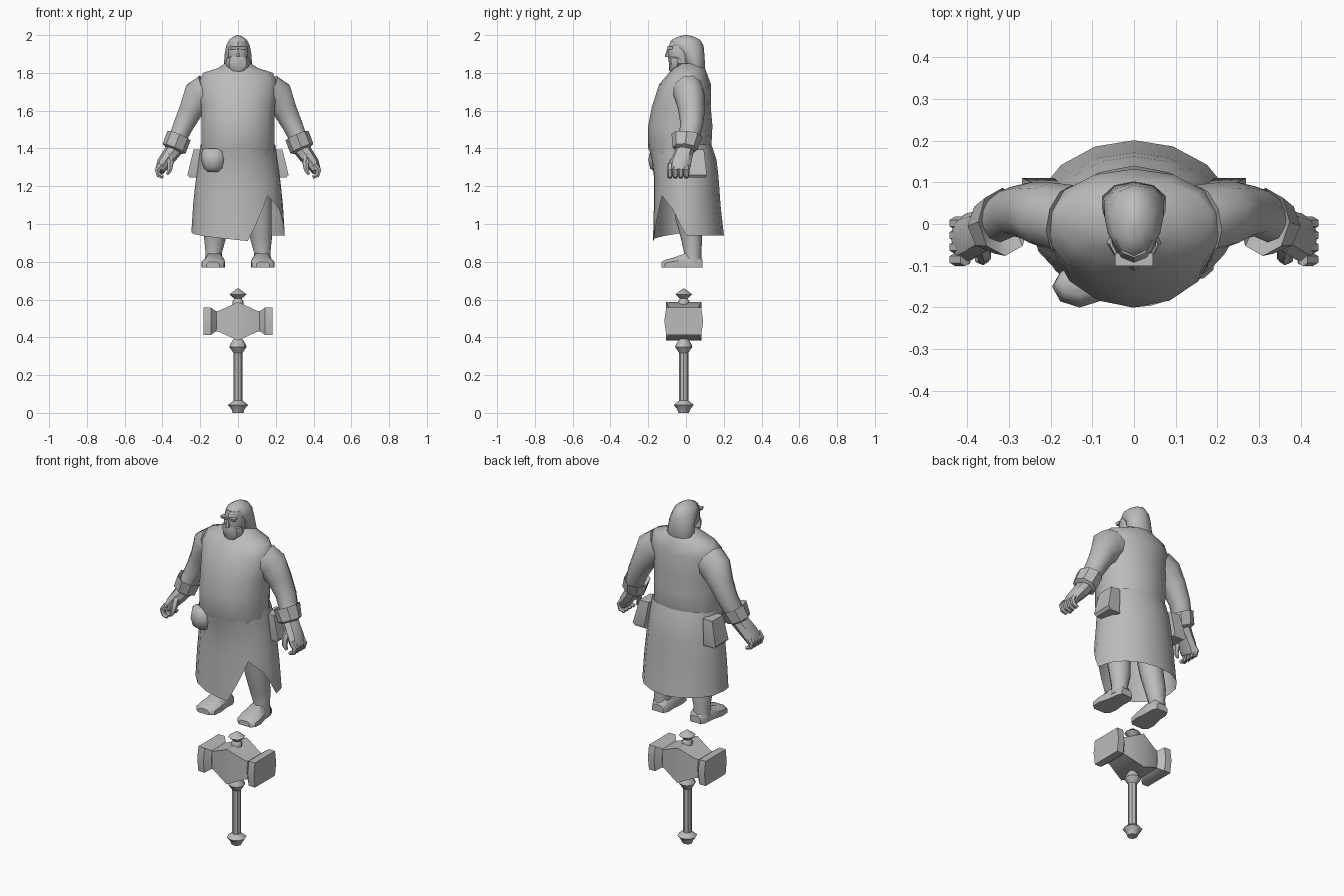
import bpy, math
from mathutils import Vector

GREY = bpy.data.materials.new("plain_grey")
GREY.diffuse_color = (0.5, 0.5, 0.5, 1)

SQUARE = [(1, 1), (-1, 1), (-1, -1), (1, -1)]
HEX = [(1, .9), (0, 1), (-1, .9), (-1, -.9), (0, -1), (1, -.9)]
Z, X, Y = Vector((0, 0, 1)), Vector((1, 0, 0)), Vector((0, 1, 0))


def circle(n):
    return [(math.sin(2 * math.pi * i / n), -math.cos(2 * math.pi * i / n)) for i in range(n)]


def make(name, verts, faces, mirror=False, angle=40):
    me = bpy.data.meshes.new(name)
    me.from_pydata(verts, [], faces)
    me.materials.append(GREY)
    ob = bpy.data.objects.new(name, me)
    bpy.context.collection.objects.link(ob)
    bpy.ops.object.select_all(action='DESELECT')
    ob.select_set(True)
    bpy.context.view_layer.objects.active = ob
    bpy.ops.object.mode_set(mode='EDIT')
    bpy.ops.mesh.select_all(action='SELECT')
    bpy.ops.mesh.normals_make_consistent(inside=False)
    bpy.ops.object.mode_set(mode='OBJECT')
    bpy.ops.object.shade_smooth_by_angle(angle=math.radians(angle))
    if mirror:
        ob.modifiers.new("Mirror", 'MIRROR').use_axis = (True, False, False)
    return ob


def loft(name, rings, prof=8, axis=None, mirror=False, angle=40):
    """Skin rings (x, y, z, width, depth) set across a fixed axis or the path."""
    prof = circle(prof) if isinstance(prof, int) else prof
    n, verts = len(prof), []
    pts = [Vector(r[:3]) for r in rings]
    for i, r in enumerate(rings):
        t = axis or (pts[min(i + 1, len(pts) - 1)] - pts[max(i - 1, 0)]).normalized()
        a = Y.cross(t)
        a = a.normalized() if a.length > 1e-3 else X
        b = t.cross(a)
        verts += [pts[i] + a * u * r[3] + b * v * r[4] for u, v in prof]
    faces = [(k * n + j, k * n + (j + 1) % n, (k + 1) * n + (j + 1) % n, (k + 1) * n + j)
             for k in range(len(rings) - 1) for j in range(n)]
    faces += [tuple(range(n)), tuple(range(len(verts) - n, len(verts)))]
    return make(name, verts, faces, mirror, angle)


def lerp(table, x):
    """Interpolate rows of (key, values...) with ascending keys."""
    for p, q in zip(table, table[1:]):
        if x <= q[0]:
            f = max(0, (x - p[0]) / (q[0] - p[0]))
            return [u + (v - u) * f for u, v in zip(p[1:], q[1:])]
    return list(table[-1][1:])


# Torso
loft("torso", [(0, -.03, 1.34, .19, .14), (0, -.033, 1.40, .197, .167), (0, -.03, 1.52, .198, .17),
               (0, -.025, 1.62, .2, .156), (0, -.005, 1.74, .215, .137), (0, .01, 1.80, .19, .1),
               (0, .015, 1.825, .11, .085), (0, .02, 1.85, .07, .06)], 14, Z, angle=60)

# Skirt: open sheet with a triangular slit cut into its hem
size = [(.9, .25, -.175, .205), (1.1, .238, -.17, .183), (1.25, .222, -.17, .172),
        (1.33, .21, -.18, .165), (1.42, .197, -.2, .135)]
hem = [(-90, .915), (-78, .91), (-48, 1.15), (-25, 1.08), (0, .94), (90, .94), (180, .955), (270, .915)]
angles = [-78, -68, -58, -48, -36, -25, -12, 0, 22, 45, 68, 90, 112, 135, 158, 180, 202, 225, 248, 269]
rows, verts = 6, []
for k in range(rows + 1):
    for d in angles:
        low = lerp(hem, d)[0]
        z = 1.42 + (low - 1.42) * k / rows
        rx, yf, yb = lerp(size, z)
        c, s = math.cos(math.radians(d)), math.sin(math.radians(d))
        verts.append((rx * c, s * (yb if s > 0 else -yf), z))
m = len(angles)
make("skirt", verts, [(k * m + j, k * m + (j + 1) % m, (k + 1) * m + (j + 1) % m, (k + 1) * m + j)
                      for k in range(rows) for j in range(m)], angle=60)

# Arms, cuffs and hands
loft("arm", [(.16, .01, 1.70, .10, .085), (.205, .02, 1.675, .095, .08), (.25, .03, 1.60, .066, .07),
             (.29, .03, 1.52, .056, .06), (.325, .01, 1.44, .048, .055)], 10, mirror=True, angle=60)
loft("cuff", [(.313, .01, 1.43, .05, .05), (.312, .005, 1.468, .066, .082),
              (.338, -.005, 1.40, .066, .066), (.342, -.007, 1.385, .04, .04)], 8,
     Vector((.38, -.1, -.9)).normalized(), mirror=True)
loft("hand", [(.335, -.005, 1.40, .045, .05), (.36, -.015, 1.365, .042, .05),
              (.395, -.03, 1.32, .036, .057), (.415, -.04, 1.28, .025, .054)], 8, mirror=True)
for i in range(4):
    y = .002 - i * .029
    loft(f"finger_{i + 1}", [(.405, y, 1.315, .016, .016), (.428, y, 1.285, .016, .016),
                             (.42, y, 1.258, .014, .015), (.395, y, 1.248, .01, .012)],
         6, mirror=True)
loft("thumb", [(.365, -.045, 1.36, .022, .022), (.358, -.075, 1.32, .018, .018),
               (.362, -.085, 1.285, .014, .014), (.375, -.085, 1.262, .008, .008)], 6, mirror=True)

# Legs and feet
loft("leg", [(.13, .035, .79, .048, .05), (.128, .035, .85, .046, .046), (.122, .03, .92, .06, .056),
             (.115, .01, 1.02, .066, .064), (.10, 0, 1.2, .08, .08)], 10, Z, mirror=True, angle=60)
loft("foot", [(.122, .088, .79, .035, .02), (.122, .06, .805, .048, .036), (.125, 0, .808, .05, .038),
              (.13, -.06, .797, .062, .027), (.132, -.11, .79, .058, .02), (.132, -.13, .785, .035, .014)],
     [(1, -.2), (.6, -1), (-.6, -1), (-1, -.2), (-1, 1), (1, 1)], Y, mirror=True)

# Head, hair and beard
loft("face", [(0, -.025, 1.83, .05, .055), (0, -.03, 1.89, .055, .065), (0, -.03, 1.925, .055, .068),
              (0, -.025, 1.97, .045, .055)], 10, Z)
loft("hair", [(0, .055, 1.815, .07, .04), (0, .05, 1.83, .08, .052), (0, .035, 1.90, .074, .062),
              (0, .005, 1.945, .066, .088), (0, 0, 1.975, .05, .075), (0, 0, 1.992, .025, .04),
              (0, 0, 2.0, .005, .008)], 10, Z, angle=60)
loft("beard", [(0, -.06, 1.80, .022, .02), (0, -.055, 1.815, .045, .035), (0, -.045, 1.85, .066, .045),
               (0, -.05, 1.88, .058, .045), (0, -.05, 1.895, .03, .04)], 8, Z)
loft("nose", [(0, -.1, 1.885, .013, .012), (0, -.095, 1.90, .011, .014), (0, -.09, 1.93, .006, .008)], 6, Z)
loft("brow", [(0, -.085, 1.925, .042, .012), (0, -.085, 1.94, .045, .016)], SQUARE, Z)

# Bag on the belt and the two hip pouches
loft("belt_bag", [(-.13, -.14, 1.275, .03, .025), (-.13, -.15, 1.295, .052, .04),
                  (-.13, -.15, 1.34, .066, .05), (-.13, -.145, 1.385, .062, .045),
                  (-.13, -.14, 1.40, .05, .03)], 8, Z, angle=60)
loft("hip_pouch", [(.22, .05, 1.245, .035, .055), (.23, .05, 1.26, .038, .06),
                   (.205, .045, 1.395, .03, .05)], SQUARE, Z, mirror=True)

# Hammer
HY = -.012
spin = [("pommel", [(0, .028), (.02, .035), (.042, .053), (.065, .025)]),
        ("handle", [(.055, .024), (.33, .024)]),
        ("collar", [(.315, .022), (.35, .046), (.365, .04), (.39, .025)]),
        ("finial", [(.56, .028), (.59, .03), (.605, .02), (.628, .045), (.658, .004)])]
for name, pts in spin:
    loft(name, [(0, HY, z, r, r) for z, r in pts], 8, Z)
loft("hammer_core", [(-.13, HY, .485, .05, .06), (-.1, HY, .485, .056, .068), (0, HY, .485, .102, .093),
                     (.1, HY, .485, .056, .068), (.13, HY, .485, .05, .06)], SQUARE, X, angle=50)
loft("hammer_face", [(.115, HY, .485, .052, .07), (.143, HY, .485, .072, .103),
                     (.183, HY, .485, .072, .103)], HEX, X, mirror=True)
